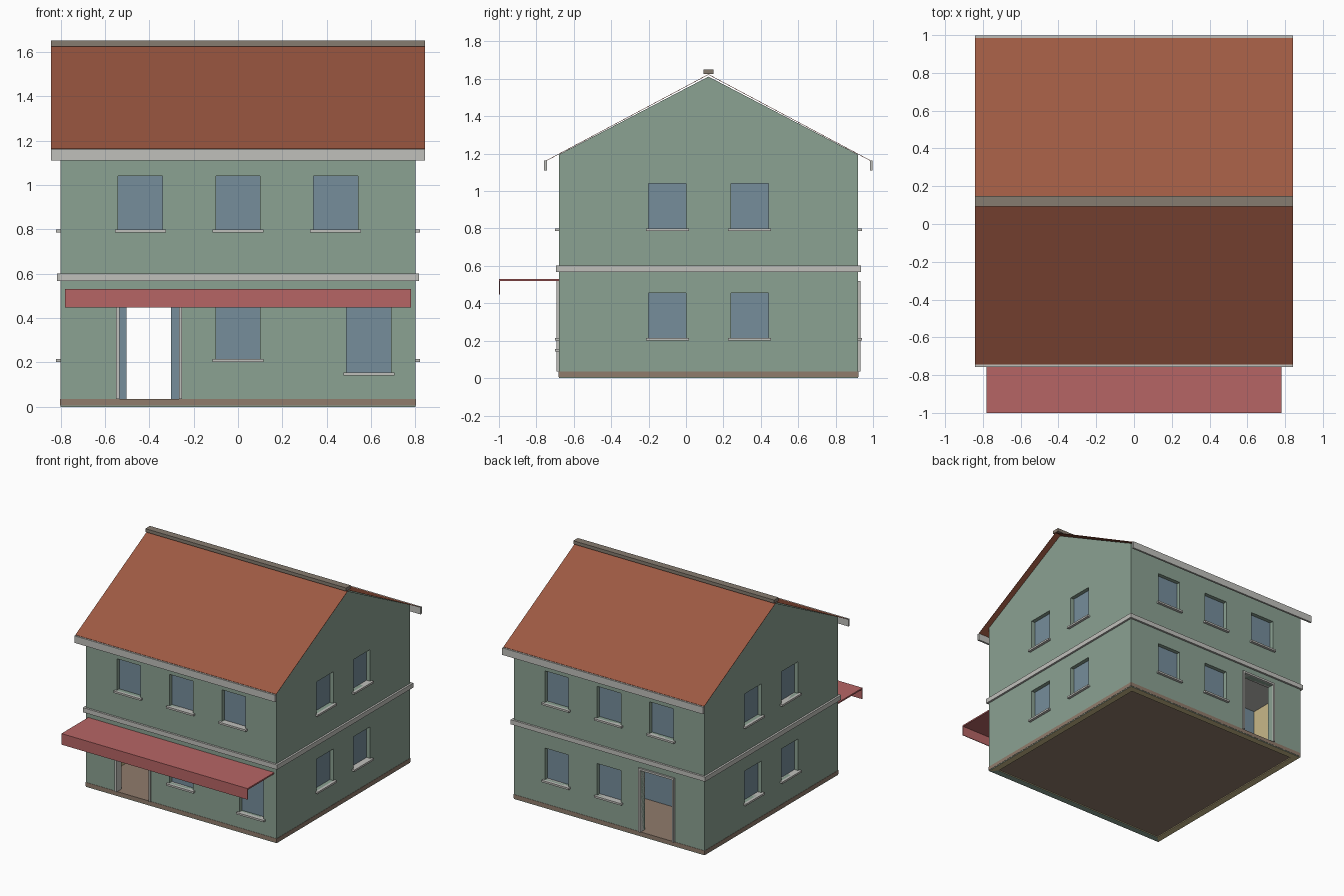
import bpy
import bmesh

cube = bpy.data.objects.get("Cube")
if cube:
    bpy.data.objects.remove(cube, do_unlink=True)


def material(name, rgb):
    m = bpy.data.materials.new(name)
    m.use_nodes = True
    m.diffuse_color = (*rgb, 1)
    node = next(n for n in m.node_tree.nodes if n.type == 'BSDF_PRINCIPLED')
    node.inputs["Base Color"].default_value = (*rgb, 1)
    return m


GREEN = material("sage_wall", (.26, .36, .29))
CREAM = material("interior_cream", (.58, .48, .25))
GLASS = material("blue_glass", (.18, .27, .33))
RED = material("awning_red", (.47, .13, .13))
TILE = material("roof_tile", (.34, .10, .055))
TRIM = material("light_grey_trim", (.53, .53, .50))
RIDGE = material("ridge_grey", (.24, .20, .16))
FLOOR = material("floor_brown", (.28, .20, .15))

# House extents
HX, YF, YB, TOP, THICK = .80, -.68, .92, 1.195, .05
YC = (YF + YB) / 2


def mesh_object(name, bm, mat):
    me = bpy.data.meshes.new(name)
    bm.to_mesh(me)
    bm.free()
    me.materials.append(mat)
    ob = bpy.data.objects.new(name, me)
    bpy.context.scene.collection.objects.link(ob)
    return ob


def add_box(bm, x, y, z):
    for v in bmesh.ops.create_cube(bm, size=1)["verts"]:
        for i, (a, b) in enumerate((x, y, z)):
            v.co[i] = (a + b) / 2 + v.co[i] * abs(b - a)


def box(name, x, y, z, mat):
    bm = bmesh.new()
    add_box(bm, x, y, z)
    return mesh_object(name, bm, mat)


def on_wall(side, u, d):
    """x and y ranges for a span u along a wall; d is measured outwards."""
    if side == "front":
        return u, (YF - d[0], YF - d[1])
    if side == "back":
        return u, (YB + d[0], YB + d[1])
    s = 1 if side == "left" else -1
    return (s * (HX + d[0]), s * (HX + d[1])), u


def extrude_profile(name, points, half_x, mat):
    """Profile in the y-z plane, extruded along x."""
    bm = bmesh.new()
    face = bm.faces.new([bm.verts.new((-half_x, y, z)) for y, z in points])
    new = bmesh.ops.extrude_face_region(bm, geom=[face])["geom"]
    bmesh.ops.translate(bm, vec=(2 * half_x, 0, 0),
                        verts=[g for g in new if isinstance(g, bmesh.types.BMVert)])
    bmesh.ops.recalc_face_normals(bm, faces=bm.faces)
    return mesh_object(name, bm, mat)


# Window list: side, centre along the wall, bottom, top
LOW, HIGH = (.215, .455), (.80, 1.04)
windows = [("front", 0, *LOW), ("front", .59, .155, .455),
           ("back", 0, *LOW), ("back", .44, *LOW)]
for side in ("front", "back"):
    windows += [(side, c, *HIGH) for c in (-.44, 0, .44)]
for side in ("left", "right"):
    windows += [(side, c, *span) for c in (-.10, .34) for span in (LOW, HIGH)]
DOOR, DOOR_TOP = (-.535, -.267), .505

# Wall shell, hollowed and pierced by window and door openings
walls = box("walls", (-HX, HX), (YF, YB), (0, TOP), GREEN)
walls.data.materials.append(CREAM)
hollow = box("hollow_cutter", (-HX + THICK, HX - THICK),
             (YF + THICK, YB - THICK), (-.1, TOP - .04), GREEN)
bm = bmesh.new()
for side, c, z0, z1 in windows:
    add_box(bm, *on_wall(side, (c - .1, c + .1), (-.08, .05)), (z0, z1))
for side in ("front", "back"):
    add_box(bm, *on_wall(side, DOOR, (-.08, .05)), (.03, DOOR_TOP))
openings = mesh_object("opening_cutter", bm, GREEN)
for cutter in (hollow, openings):
    cutter.hide_render = True
    mod = walls.modifiers.new(cutter.name, 'BOOLEAN')
    mod.operation, mod.solver, mod.object = 'DIFFERENCE', 'EXACT', cutter
bpy.context.view_layer.update()
cut = bpy.data.meshes.new_from_object(
    walls.evaluated_get(bpy.context.evaluated_depsgraph_get()))
walls.modifiers.clear()
walls.data = cut
for cutter in (hollow, openings):
    bpy.data.objects.remove(cutter, do_unlink=True)
cut.materials.clear()
for m in (GREEN, CREAM):
    cut.materials.append(m)

# Inner faces are cream
for p in cut.polygons:
    x, y, z = p.center
    inside = abs(x) < HX - THICK + .001 and abs(y - YC) < YB - YC - THICK + .001
    p.material_index = 1 if inside else 0

# Glass and sills
for i, (side, c, z0, z1) in enumerate(windows):
    box(f"window_glass_{i}", *on_wall(side, (c - .1, c + .1), (-.04, -.03)),
        (z0, z1), GLASS)
    box(f"window_sill_{i}", *on_wall(side, (c - .115, c + .115), (-.03, .02)),
        (z0 - .014, z0), TRIM)

# Door frames
for side in ("front", "back"):
    bm = bmesh.new()
    depth = (-THICK, .013)
    for u in ((DOOR[0] - .015, DOOR[0]), (DOOR[1], DOOR[1] + .015)):
        add_box(bm, *on_wall(side, u, depth), (.035, DOOR_TOP))
    add_box(bm, *on_wall(side, (DOOR[0] - .015, DOOR[1] + .015), depth),
            (DOOR_TOP, DOOR_TOP + .015))
    mesh_object(f"{side}_door_frame", bm, TRIM)

# Ground floor slab, storey band slab and inner partition with a doorway
box("floor_slab", (-HX - .002, HX + .002), (YF - .002, YB + .002), (.006, .035), FLOOR)
box("storey_band", (-HX - .015, HX + .015), (YF - .015, YB + .015), (.567, .602), TRIM)
bm = bmesh.new()
for x in ((-HX + THICK, -.503), (-.303, HX - THICK)):
    add_box(bm, x, (.44, .46), (.035, .567))
add_box(bm, (-.503, -.303), (.44, .46), (.48, .567))
mesh_object("inner_partition", bm, GLASS)

# Gable block, thin roof slopes, eave boards and ridge cap
extrude_profile("gable", [(YF, TOP), (YB, TOP), (YC, 1.612)], HX, GREEN)
RX, RIDGE_Z, EAVE_Z, RUN = .842, 1.625, 1.165, .865
for name, s in (("front", -1), ("back", 1)):
    eave = YC + s * RUN
    extrude_profile(f"{name}_roof_slope",
                    [(YC, RIDGE_Z), (eave, EAVE_Z),
                     (eave, EAVE_Z - .003), (YC, RIDGE_Z - .003)], RX, TILE)
    box(f"{name}_eave_board", (-RX, RX), (eave - s * .002, eave + s * .013),
        (1.11, 1.163), TRIM)
box("ridge_cap", (-RX, RX), (YC - .027, YC + .027), (1.625, 1.65), RIDGE)

# Awning with hanging front valance
box("awning_top", (-.78, .78), (-1, YF), (.52, .531), RED)
box("awning_valance", (-.78, .78), (-1, -.995), (.447, .531), RED)
